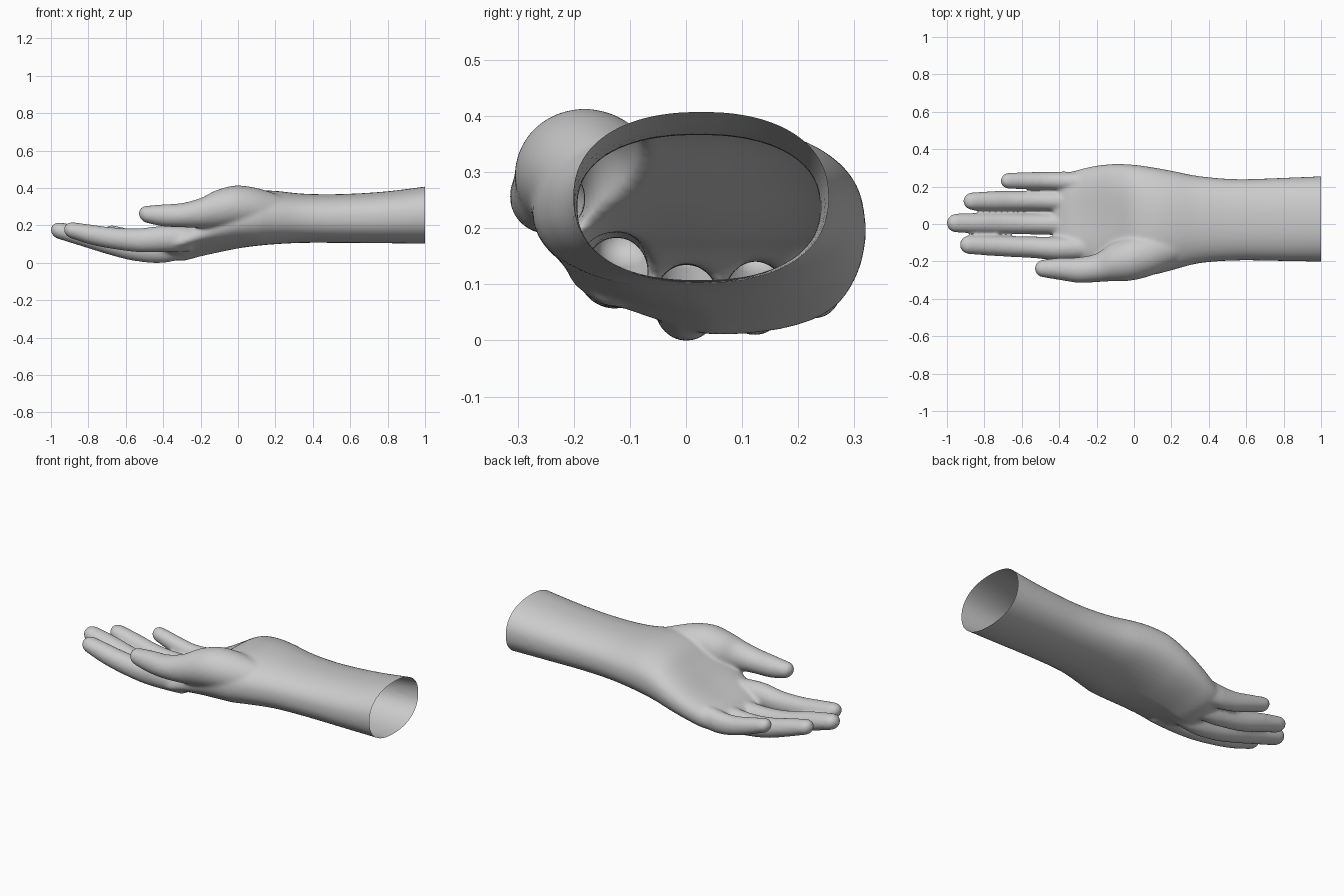
import bpy, bmesh
from math import sin, cos, pi

if "Cube" in bpy.data.objects:
    bpy.data.objects.remove(bpy.data.objects["Cube"])

SIDES = 40
bm = bmesh.new()


def catmull(rows, steps=6):
    """Smoothly resample rows of numbers."""
    out = []
    for i in range(len(rows) - 1):
        a, b = rows[max(i - 1, 0)], rows[i]
        c, d = rows[i + 1], rows[min(i + 2, len(rows) - 1)]
        for s in range(steps):
            t = s / steps
            out.append([0.5 * (2 * q + (r - p) * t + (2 * p - 5 * q + 4 * r - w) * t * t
                               + (3 * q - p - 3 * r + w) * t ** 3)
                        for p, q, r, w in zip(a, b, c, d)])
    return out + [list(rows[-1])]


def spow(v, e):
    return abs(v) ** e * (1 if v >= 0 else -1)


def skin(rings):
    """Closed tube through rings of points."""
    loops = [[bm.verts.new(p) for p in ring] for ring in rings]
    faces = []
    for a, b in zip(loops, loops[1:]):
        for i in range(SIDES):
            j = (i + 1) % SIDES
            faces.append(bm.faces.new((a[i], a[j], b[j], b[i])))
    faces += [bm.faces.new(loops[0]), bm.faces.new(loops[-1])]
    bmesh.ops.recalc_face_normals(bm, faces=faces)


def palm_ring(x, y0, y1, z0, z1, dip):
    lift = 0.04 * min(max((0.1 - x) / 0.35, 0), 1)   # index side sits higher
    ring = []
    for i in range(SIDES):
        t = 2 * pi * i / SIDES
        u, v = spow(cos(t), 0.88), spow(sin(t), 0.88)
        z = (z0 + z1) / 2 + v * (z1 - z0) / 2
        if v > 0:
            z -= dip * (1 - u * u) ** 1.5
        elif u < 0:
            z += lift * -u * -v * 1.5
        ring.append((x, (y0 + y1) / 2 + u * (y1 - y0) / 2, z))
    return ring


def digit(rows):
    """Finger from (x, y, z, half width, half height), rounded at the tip."""
    rows = catmull(rows)
    x, y, z, ry, rz = rows[-1]
    for k in range(1, 6):
        a = k * pi / 2 / 5.3
        rows.append([x - ry * sin(a), y, z + 0.006 * sin(a), ry * cos(a), rz * cos(a)])
    skin([[(x, y + ry * cos(2 * pi * i / SIDES), z + rz * sin(2 * pi * i / SIDES))
           for i in range(SIDES)] for x, y, z, ry, rz in rows])


# Forearm, wrist and palm: x, y range, z range, hollow of the palm
palm = [
    (1.08, -.203, .259, .104, .422, 0),
    (.80, -.198, .247, .108, .386, 0),
    (.55, -.195, .240, .110, .371, 0),
    (.35, -.210, .256, .110, .373, 0),
    (.20, -.248, .285, .103, .388, 0),
    (.10, -.272, .303, .094, .392, .005),
    (0, -.272, .317, .080, .376, .015),
    (-.10, -.250, .321, .060, .325, .03),
    (-.20, -.225, .312, .038, .265, .035),
    (-.29, -.207, .292, .015, .216, .03),
    (-.35, -.190, .270, .018, .186, .02),
    (-.40, -.165, .225, .038, .150, .01),
    (-.43, -.120, .160, .060, .120, .0),
]
skin([palm_ring(*r) for r in catmull(palm)])

# Index, middle, ring and little fingers
digit([(-.25, -.125, .130, .064, .066), (-.40, -.131, .131, .064, .070),
       (-.53, -.125, .124, .058, .064), (-.66, -.120, .134, .056, .058),
       (-.78, -.115, .153, .054, .054), (-.882, -.111, .176, .050, .045)])
digit([(-.22, .003, .105, .060, .062), (-.40, .001, .073, .060, .070),
       (-.55, .001, .077, .057, .064), (-.68, .003, .102, .057, .058),
       (-.82, .004, .141, .055, .054), (-.951, .005, .174, .051, .046)])
digit([(-.22, .120, .110, .056, .062), (-.39, .122, .082, .057, .069),
       (-.52, .124, .083, .054, .062), (-.64, .124, .100, .053, .057),
       (-.75, .124, .131, .052, .052), (-.866, .122, .164, .047, .044)])
digit([(-.20, .220, .135, .056, .062), (-.35, .227, .106, .053, .064),
       (-.46, .230, .107, .049, .056), (-.56, .231, .130, .047, .050),
       (-.671, .231, .163, .043, .042)])

# Thumb with the ball of the thumb
digit([(.32, -.10, .26, .07, .07), (.18, -.14, .28, .10, .10),
       (.08, -.165, .298, .115, .110), (-.02, -.185, .303, .118, .113),
       (-.12, -.204, .288, .102, .102), (-.20, -.234, .270, .077, .080),
       (-.30, -.246, .258, .068, .065), (-.40, -.240, .257, .059, .059),
       (-.483, -.238, .262, .048, .047)])

mesh = bpy.data.meshes.new("hand")
bm.to_mesh(mesh)
bm.free()
hand = bpy.data.objects.new("hand", mesh)
bpy.context.collection.objects.link(hand)
bpy.context.view_layer.objects.active = hand
hand.select_set(True)

# Fuse everything into one soft skin
remesh = hand.modifiers.new("fuse", 'REMESH')
remesh.mode = 'VOXEL'
remesh.voxel_size = 0.008
smooth = hand.modifiers.new("soften", 'SMOOTH')
smooth.factor = 0.5
smooth.iterations = 18
for name in ("fuse", "soften"):
    bpy.ops.object.modifier_apply(modifier=name)

# Cut the forearm open and rest the hand on the ground
bm = bmesh.new()
bm.from_mesh(hand.data)
bmesh.ops.bisect_plane(bm, geom=bm.verts[:] + bm.edges[:] + bm.faces[:],
                       plane_co=(1, 0, 0), plane_no=(1, 0, 0), clear_outer=True)
low = min(v.co.z for v in bm.verts)
bmesh.ops.translate(bm, verts=bm.verts[:], vec=(0, 0, -low))
bm.to_mesh(hand.data)
bm.free()
bpy.ops.object.shade_smooth()
